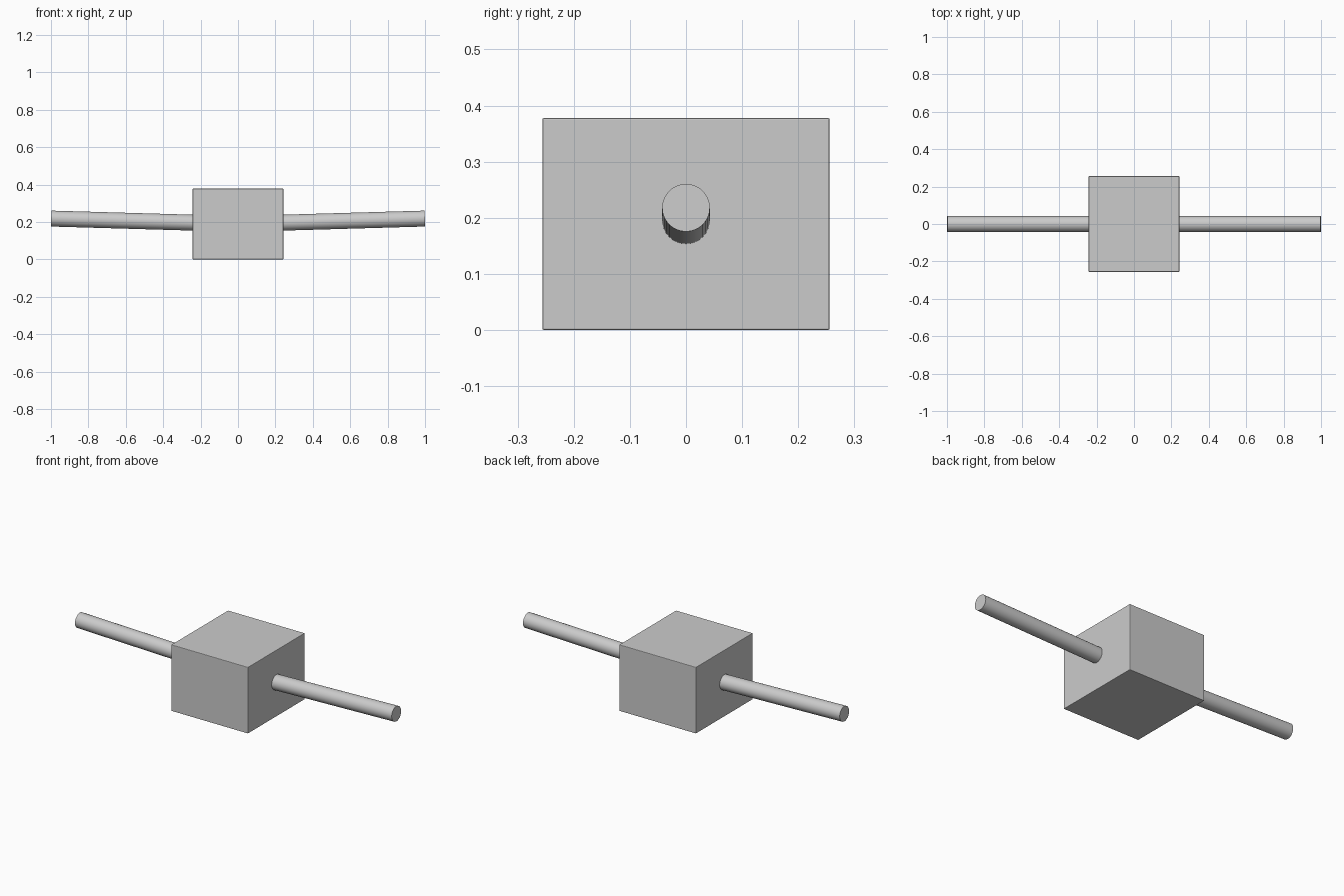
import bpy
from mathutils import Vector

if "Cube" in bpy.data.objects:
    bpy.data.objects.remove(bpy.data.objects["Cube"])

HALF_X, HALF_Y, HEIGHT = 0.242, 0.256, 0.378
ROD_RADIUS = 0.0425


def rod(name, start, end):
    """Smooth cylinder running between two points."""
    start, end = Vector(start), Vector(end)
    axis = end - start
    bpy.ops.mesh.primitive_cylinder_add(
        vertices=32, radius=ROD_RADIUS, depth=axis.length,
        location=(start + end) / 2,
        rotation=axis.to_track_quat('Z', 'Y').to_euler())
    bpy.context.object.name = name
    bpy.ops.object.shade_smooth_by_angle()


# Central block with finely softened edges
bpy.ops.mesh.primitive_cube_add(size=1, location=(0, 0, HEIGHT / 2))
block = bpy.context.object
block.name = "central_block"
block.scale = (2 * HALF_X, 2 * HALF_Y, HEIGHT)
bpy.ops.object.transform_apply(location=False, rotation=False, scale=True)
bevel = block.modifiers.new("soft_edges", 'BEVEL')
bevel.width = 0.003
bevel.segments = 2

# Side rods, rising slightly outwards from the block
for side, name in ((-1, "left_rod"), (1, "right_rod")):
    rod(name, (side * 0.2, 0, 0.195), (side * 0.9988, 0, 0.218))
